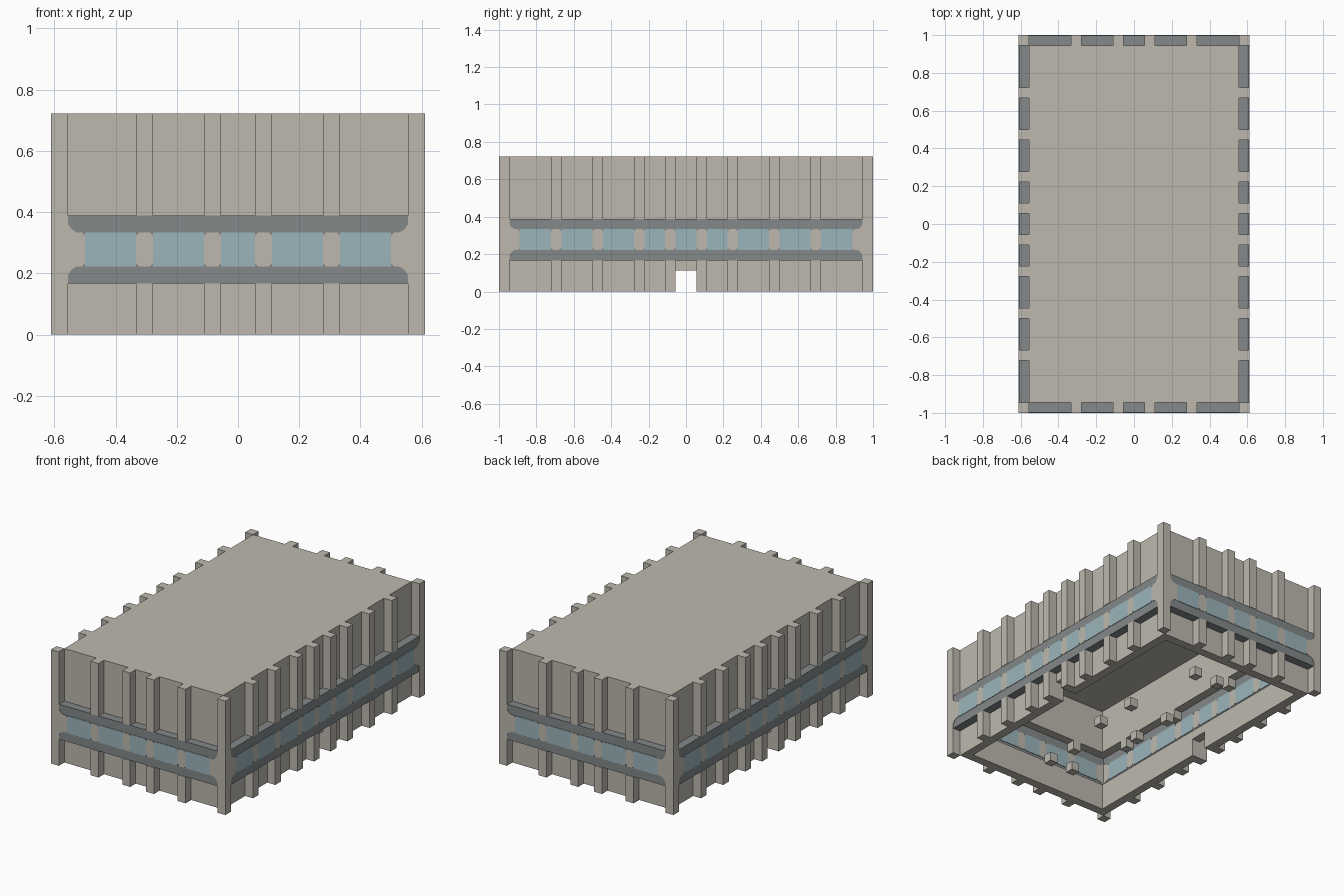
import bpy
import bmesh
from math import radians
from mathutils import Matrix

cube = bpy.data.objects.get("Cube")
if cube:
    bpy.data.objects.remove(cube, do_unlink=True)

U = 2 / 36                    # building module
HW, HL, TOP = 11 * U, 18 * U, 13 * U
SILL, GLASS_LOW, GLASS_HIGH, HEAD = 3 * U, 4 * U, 6 * U, 7 * U


def material(name, color):
    mat = bpy.data.materials.new(name)
    mat.use_nodes = True
    mat.diffuse_color = (*color, 1)
    mat.node_tree.nodes["Principled BSDF"].inputs["Base Color"].default_value = (*color, 1)
    return mat


STONE = material("warm_stone", (0.51, 0.485, 0.43))
SLATE = material("slate_grey", (0.23, 0.248, 0.255))
GLASS = material("pale_blue_glass", (0.33, 0.46, 0.50))


def rect(u0, u1, z0, z1):
    return [(u0, z0), (u1, z0), (u1, z1), (u0, z1)]


def build(name, mat, prisms, angle=0):
    """Each prism is (profile in u and z, inner depth, outer depth), facing the front, then turned."""
    bm = bmesh.new()
    for profile, inner, outer in prisms:
        near = [bm.verts.new((u, -outer, z)) for u, z in profile]
        far = [bm.verts.new((u, -inner, z)) for u, z in profile]
        bm.faces.new(near)
        bm.faces.new(far[::-1])
        n = len(profile)
        for i in range(n):
            j = (i + 1) % n
            bm.faces.new((near[i], far[i], far[j], near[j]))
    bm.transform(Matrix.Rotation(radians(angle), 4, "Z"))
    bmesh.ops.recalc_face_normals(bm, faces=bm.faces)
    mesh = bpy.data.meshes.new(name)
    bm.to_mesh(mesh)
    bm.free()
    mesh.materials.append(mat)
    obj = bpy.data.objects.new(name, mesh)
    bpy.context.collection.objects.link(obj)
    return obj


def mullion(c):
    """Beige divider with clipped corners."""
    h, k = U / 2, U / 5
    a, b = GLASS_LOW, GLASS_HIGH
    return [(c - h, a + k), (c - h + k, a), (c + h - k, a), (c + h, a + k),
            (c + h, b - k), (c + h - k, b), (c - h + k, b), (c - h, b - k)]


def end_panel(edge, sign):
    """Divider beside a corner post, flaring into the slate bands."""
    k, a, b = U / 5, GLASS_LOW, GLASS_HIGH
    half = [(edge - U, b - k), (edge - U + k, b), (edge - U / 2, b),
            (edge - U / 5, b + U / 5), (edge, b + U / 2)]
    pts = half + [(u, a + b - z) for u, z in reversed(half)]
    return [(sign * u, z) for u, z in pts]


def side(label, angle, edge, depth, centers, door, lamps):
    wall = (depth - 2 * U, depth - U)
    span = edge - U if door else edge
    cols = sorted(s * c for c in centers for s in (1, -1))

    # Walls below and above the window strip, with a doorway on the long sides
    parts = [(rect(-span, span, HEAD, TOP - U), *wall)]
    if door:
        parts += [(rect(-span, -U, 0, SILL), *wall), (rect(U, span, 0, SILL), *wall),
                  (rect(-U, U, 2 * U, SILL), *wall)]
    else:
        parts.append((rect(-span, span, 0, SILL), *wall))
    build(label + "_wall", STONE, parts, angle)

    # Pilasters
    build(label + "_pilasters", STONE,
          [(rect(c - U / 2, c + U / 2, z0, z1), depth - U, depth)
           for c in cols for z0, z1 in ((0, SILL), (HEAD, TOP))], angle)

    # Projecting slate band
    build(label + "_slate_band", SLATE,
          [(rect(-edge, edge, SILL, HEAD), depth - U, depth - 0.003)], angle)

    # Window panes and dividers, showing on both faces of the band
    shell = (depth - U - 0.003, depth)
    stops = [-edge + U / 2] + cols + [edge - U / 2]
    build(label + "_windows", GLASS,
          [(rect(a + U / 2, b - U / 2, GLASS_LOW, GLASS_HIGH), *shell)
           for a, b in zip(stops, stops[1:])], angle)
    build(label + "_mullions", STONE,
          [(mullion(c), *shell) for c in cols]
          + [(end_panel(edge, s), *shell) for s in (1, -1)], angle)

    # Small blocks under the upper wall inside
    build(label + "_inner_blocks", STONE,
          [(rect(s * c - U / 2, s * c + U / 2, GLASS_HIGH, HEAD), *wall)
           for c in lamps for s in (1, -1)], angle)


short_cols = [1.5 * U, 5.5 * U]
long_cols = [1.5 * U, 4.5 * U, 8.5 * U, 12.5 * U]
for label, angle in (("front", 0), ("back", 180)):
    side(label, angle, HW - U, HL, short_cols, False, [5.5 * U])
for label, angle in (("left", 90), ("right", 270)):
    side(label, angle, HL - U, HW, long_cols, True, [4.5 * U, 12.5 * U])

# Flat roof slab
build("roof", STONE, [(rect(-HW + U, HW - U, TOP - U, TOP), -HL + U, HL - U)])

# Full-height corner posts
build("corner_posts", STONE,
      [(rect(sx * (HW - U / 2) - U / 2, sx * (HW - U / 2) + U / 2, 0, TOP),
        sy * (HL - U / 2) - U / 2, sy * (HL - U / 2) + U / 2)
       for sx in (1, -1) for sy in (1, -1)])

# Small blocks on the floor inside
build("floor_blocks", STONE,
      [(rect(sx * x - U / 2, sx * x + U / 2, 0, U), sy * y - U / 2, sy * y + U / 2)
       for x, y in ((1.5 * U, 12 * U), (2.5 * U, 2.5 * U))
       for sx in (1, -1) for sy in (1, -1)])
